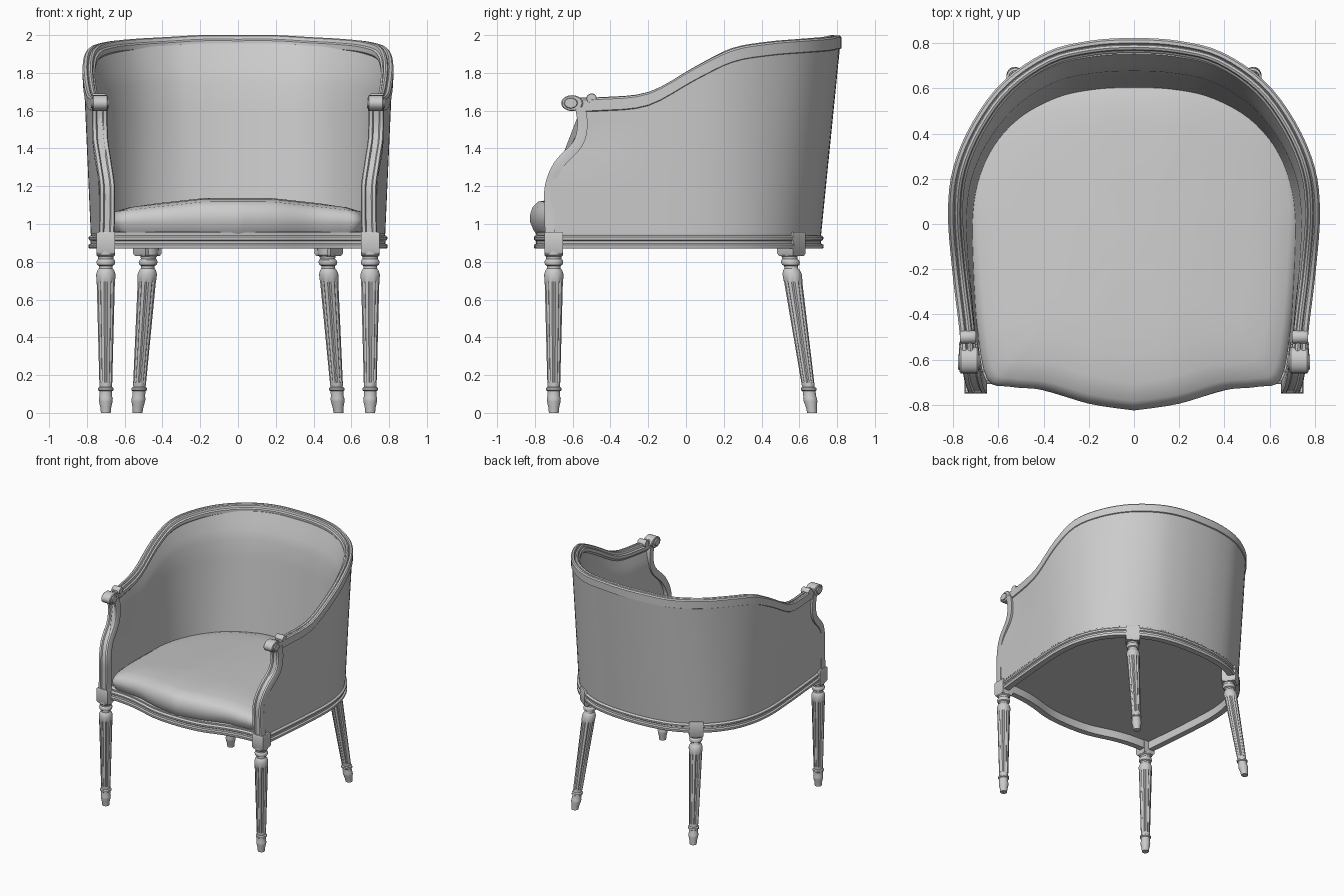
import bpy
import bmesh
import math
from mathutils import Vector

default_cube = bpy.data.objects.get("Cube")
if default_cube:
    bpy.data.objects.remove(default_cube, do_unlink=True)

# One plain finish covers the whole chair
finish = bpy.data.materials.new("plain_grey")
finish.use_nodes = True
grey = (0.6, 0.6, 0.6, 1)
finish.diffuse_color = grey
finish.node_tree.nodes["Principled BSDF"].inputs["Base Color"].default_value = grey

X_AXIS, UP = Vector((1, 0, 0)), Vector((0, 0, 1))


def loft(name, rings, loop=False):
    """Skin closed rings of equal length, capping the ends unless looped."""
    bm = bmesh.new()
    rows = [[bm.verts.new(p) for p in ring] for ring in rings]
    pairs = list(zip(rows, rows[1:]))
    if loop:
        pairs.append((rows[-1], rows[0]))
    else:
        bm.faces.new(rows[0])
        bm.faces.new(rows[-1])
    for a, b in pairs:
        for i in range(len(a)):
            bm.faces.new((a[i - 1], a[i], b[i], b[i - 1]))
    bmesh.ops.recalc_face_normals(bm, faces=bm.faces)
    mesh = bpy.data.meshes.new(name)
    bm.to_mesh(mesh)
    bm.free()
    mesh.materials.append(finish)
    obj = bpy.data.objects.new(name, mesh)
    bpy.context.collection.objects.link(obj)
    bpy.ops.object.select_all(action="DESELECT")
    obj.select_set(True)
    bpy.context.view_layer.objects.active = obj
    bpy.ops.object.shade_smooth_by_angle(angle=math.radians(35))
    return obj


def spline(points, steps=4):
    """Smooth path through the given points."""
    pts = [Vector(p) for p in points]
    pts = [pts[0]] + pts + [pts[-1]]
    path = []
    for a, b, c, d in zip(pts, pts[1:], pts[2:], pts[3:]):
        for k in range(steps):
            t = k / steps
            path.append(b + (c - a) * (t / 2) + (a * 2 - b * 5 + c * 4 - d) * (t * t / 2)
                        + (b * 3 - a - c * 3 + d) * (t ** 3 / 2))
    return path + [pts[-1]]


def mirrored(half):
    """Continue a half path across the centre plane."""
    return list(half) + [(-p[0], *p[1:]) for p in reversed(half[:-1])]


def outward(path, i, axis, loop=False):
    n = len(path)
    a = path[i - 1] if loop or i else path[0]
    b = path[(i + 1) % n] if loop else path[min(i + 1, n - 1)]
    return (b - a).cross(axis).normalized()


def sweep(name, path, profile, axis, loop=False):
    rings = []
    for i, p in enumerate(path):
        out = outward(path, i, axis, loop)
        rings.append([p + out * u + axis * w for u, w in profile])
    return loft(name, rings, loop)


def roll(name, centre, depth, height, length):
    """Sideways oval roll with softened rims."""
    rings = []
    for dx, scale in ((-.5, .75), (-.5, .9), (-.44, 1), (.44, 1), (.5, .9), (.5, .75)):
        rings.append([Vector(centre) + Vector((dx * length,
                      depth * scale * math.cos(k * math.tau / 20),
                      height * scale * math.sin(k * math.tau / 20))) for k in range(20)])
    return loft(name, rings)


def block(name, centre, size, low, high, turn=0):
    """Square leg block with a chamfered foot and top."""
    rings = []
    for z, scale in ((low, .86), (low + .015, 1), (high - .008, 1), (high, .92)):
        ring = []
        for k in range(4):
            angle = turn + math.tau * (k + .5) / 4
            r = size * scale * math.sqrt(.5)
            ring.append((centre[0] + r * math.cos(angle), centre[1] + r * math.sin(angle), z))
        rings.append(ring)
    return loft(name, rings)


# Plan of the arms and back at the seat, and the rising line of the top rail
base_line = spline(mirrored([
    (.73, -.70, .95), (.75, -.5, .95), (.775, -.2, .95), (.785, .05, .95), (.755, .25, .95),
    (.68, .42, .95), (.55, .565, .95), (.365, .67, .95), (.18, .712, .95), (0, .722, .95)]))
top_line = spline(mirrored([
    (.765, -.57, 1.67), (.775, -.45, 1.672), (.805, -.2, 1.70), (.823, .05, 1.835), (.80, .25, 1.93),
    (.715, .45, 1.965), (.58, .63, 1.98), (.39, .76, 1.99), (.2, .81, 2), (0, .823, 2)]))

# S-shaped line of the front arm posts
post_line = spline([(.695, -.715, .94), (.692, -.717, 1.08), (.693, -.715, 1.2), (.71, -.67, 1.31),
                    (.727, -.57, 1.42), (.731, -.543, 1.52), (.733, -.555, 1.62)])


def post_y(z):
    return min(post_line, key=lambda p: abs(p.z - z)).y


# Upholstered shell: outer skin up, padded inner skin down
outer_rows = [(s / 8, 0) for s in range(9)]
inner_rows = [(1, .55), (.94, .7), (.87, .88), (.8, 1), (.65, 1), (.5, 1), (.35, 1), (.2, 1), (0, 1)]
shell = []
for i, (low, top) in enumerate(zip(base_line, top_line)):
    ring = []
    crest = top - UP * .045
    padding = .05 + .03 * (top.y + .6) + .04 * max(0, top.y) ** 2
    normal = outward(top_line, i, UP)
    for s, inset in outer_rows + inner_rows:
        p = low.lerp(crest, s)
        front_y = base_line[0].lerp(top_line[0], s).y
        weight = max(0, min(1, (-.15 - p.y) / (-.15 - front_y)))
        p.y += (post_y(p.z) - front_y) * weight
        ring.append(p - normal * (.006 + padding * inset))
    shell.append(ring)
loft("upholstered_shell", shell)

# Moulded top rail with a plain outer face
rail_profile = [(-.052, -.072), (-.066, -.055), (-.066, -.03), (-.056, -.022), (-.052, -.005),
                (-.042, 0), (-.032, -.004), (-.028, -.012), (-.022, -.002), (-.008, -.003),
                (0, -.012), (-.001, -.07), (-.01, -.075)]
sweep("top_rail", top_line, rail_profile, UP)

# Serpentine seat frame, open underneath
front_line = spline(mirrored([(-.73, -.70, .95), (-.55, -.705, .95), (-.4, -.73, .95),
                              (-.2, -.785, .95), (0, -.80, .95)]))
frame_line = base_line + front_line[1:-1]
frame_profile = [(-.045, -.08), (.002, -.08), (.006, -.074), (.006, -.06), (-.006, -.054),
                 (-.006, -.04), (.004, -.034), (.006, -.02), (-.002, -.012), (-.008, -.01),
                 (-.006, .004), (-.016, .01), (-.045, .01)]
sweep("seat_frame", frame_line, frame_profile, UP, loop=True)

# Cushion with a crowned top, a bowed front and a fall toward the back
seat_line = spline(mirrored([
    (0, -.825, 0), (.2, -.795, 0), (.4, -.735, 0), (.55, -.72, 0), (.65, -.685, 0), (.695, -.45, 0),
    (.72, -.1, 0), (.72, .12, 0), (.655, .36, 0), (.52, .54, 0), (.3, .615, 0), (0, .63, 0)]))[:-1]
seat_rings = []
for scale, z, crown in ((.96, .945, 0), (.98, .97, 0), (1, 1.01, .1), (1, 1.05, .5),
                        (.985, 1.09, .8), (.95, 1.118, 1), (.85, 1.132, 1),
                        (.7, 1.137, 1), (.5, 1.138, 1), (.25, 1.14, 1)):
    ring = []
    for p in seat_line:
        x, y = p.x * scale, p.y * scale
        fall = .11 * max(0, abs(x) - .18) + .085 * max(0, min(1, (y + .5) / 1.1))
        ring.append((x, y, z - crown * fall))
    seat_rings.append(ring)
loft("seat_cushion", seat_rings)

# Dust cover recessed inside the frame
loft("seat_underside", [[(p.x * .965, p.y * .965, z) for p in frame_line] for z in (.935, .95)])

# Turned, fluted leg: height, radius, fluted or not
leg_profile = [(0, .026, 0), (.03, .029, 0), (.06, .036, 0), (.075, .037, 0), (.085, .034, 0),
               (.115, .034, 0), (.12, .041, 0), (.132, .041, 0), (.138, .032, 0), (.15, .034, 0),
               (.165, .035, 1), (.69, .049, 1), (.705, .05, 0), (.735, .051, 0), (.755, .044, 0),
               (.765, .036, 0), (.778, .036, 0), (.784, .046, 0), (.798, .05, 0), (.81, .046, 0),
               (.815, .04, 0), (.828, .042, 0), (.835, .05, 0), (.88, .05, 0)]


def leg(name, foot, top):
    rings = []
    for z, radius, fluted in leg_profile:
        centre = Vector((*foot, 0)).lerp(Vector((*top, 0)), z / .85)
        ring = []
        for k in range(32):
            r = radius * (.82 if fluted and k % 4 == 0 else 1)
            angle = k * math.tau / 32
            ring.append((centre.x + r * math.cos(angle), centre.y + r * math.sin(angle), z))
        rings.append(ring)
    return loft(name, rings)


post_profile = [(-.024, -.041), (-.032, -.036), (-.032, -.02), (-.022, -.014), (-.022, .014),
                (-.032, .02), (-.032, .036), (-.024, .041), (.022, .041), (.022, -.041)]

for side, label in ((1, "left"), (-1, "right")):
    leg(f"front_{label}_leg", (side * .70, -.70), (side * .70, -.70))
    block(f"front_{label}_block", (side * .70, -.70), .1, .84, .957)
    leg(f"back_{label}_leg", (side * .532, .668), (side * .472, .545))
    block(f"back_{label}_block", (side * .48, .558), .108, .83, .957, side * math.radians(52))
    path = [Vector((side * p.x, p.y, p.z)) for p in post_line]
    sweep(f"{label}_arm_post", path, post_profile, X_AXIS)
    # Rolled arm end with a raised button on each face and a leaf band behind
    roll(f"{label}_arm_scroll", (side * .73, -.603, 1.64), .058, .042, .082)
    roll(f"{label}_scroll_button", (side * .73, -.61, 1.64), .036, .028, .096)
    roll(f"{label}_arm_band", (side * .735, -.5, 1.665), .028, .026, .07)
